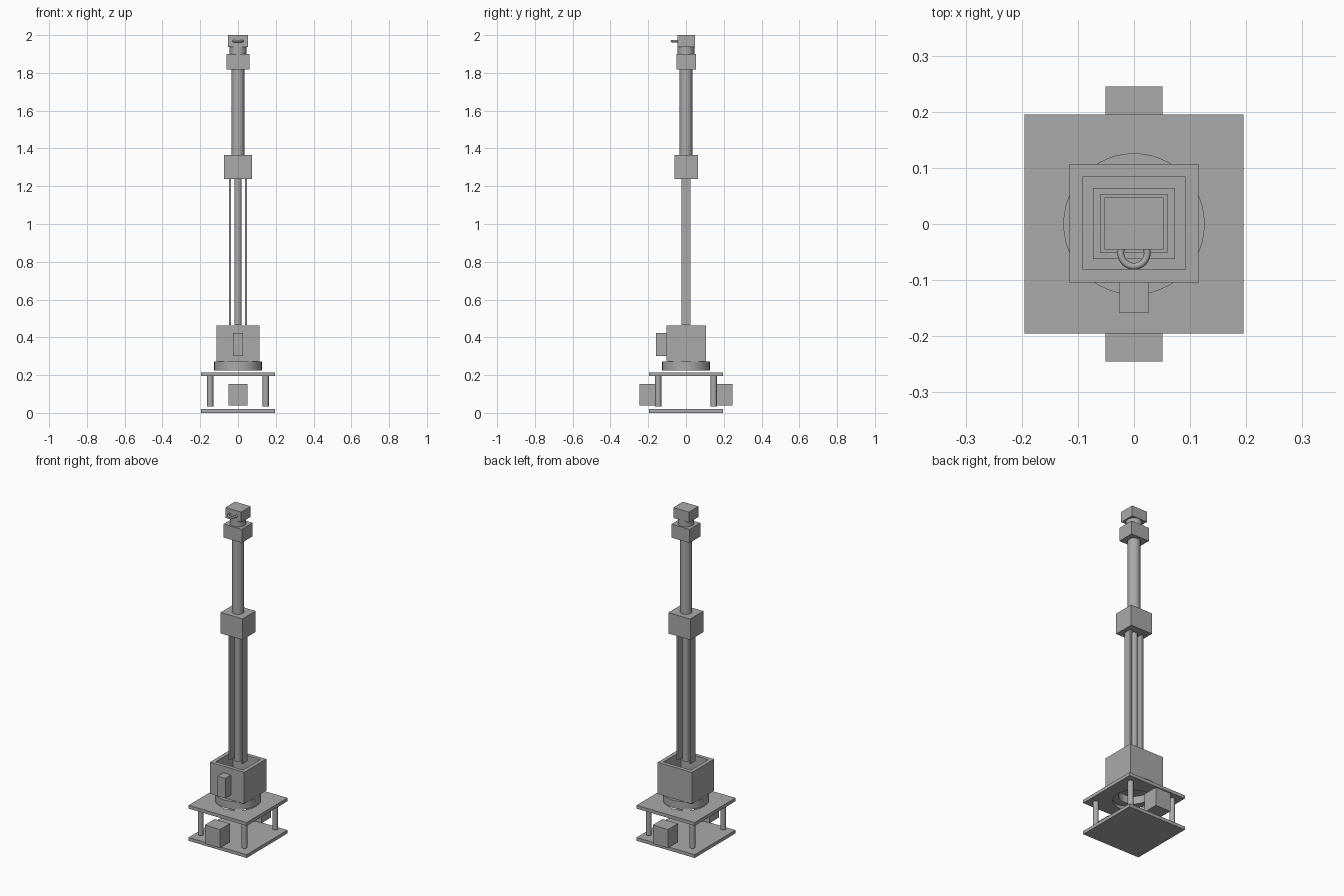
import bpy, bmesh, math
from mathutils import Matrix

cube = bpy.data.objects.get("Cube")
if cube:
    bpy.data.objects.remove(cube, do_unlink=True)

GREY = (0.4, 0.4, 0.4, 1.0)
mat = bpy.data.materials.new("plain grey")
mat.use_nodes = True
mat.diffuse_color = GREY
mat.node_tree.nodes["Principled BSDF"].inputs["Base Color"].default_value = GREY


def make(name, bm, smooth=False):
    bmesh.ops.recalc_face_normals(bm, faces=bm.faces)
    mesh = bpy.data.meshes.new(name)
    bm.to_mesh(mesh)
    bm.free()
    mesh.materials.append(mat)
    ob = bpy.data.objects.new(name, mesh)
    bpy.context.collection.objects.link(ob)
    if smooth:
        bpy.ops.object.select_all(action='DESELECT')
        ob.select_set(True)
        bpy.context.view_layer.objects.active = ob
        bpy.ops.object.shade_smooth_by_angle(angle=math.radians(40))
    return ob


def box(name, w, d, z0, z1, x=0, y=0):
    bm = bmesh.new()
    m = Matrix.Translation((x, y, (z0 + z1) / 2)) @ Matrix.Diagonal((w, d, z1 - z0, 1))
    bmesh.ops.create_cube(bm, size=1, matrix=m)
    return make(name, bm)


def cylinder(name, r, z0, z1, x=0, y=0, n=48):
    bm = bmesh.new()
    bmesh.ops.create_cone(bm, cap_ends=True, segments=n, radius1=r, radius2=r, depth=z1 - z0,
                          matrix=Matrix.Translation((x, y, (z0 + z1) / 2)))
    return make(name, bm, True)


def lathe(name, profile, loc=(0, 0, 0), n=48):
    """Revolve a closed (radius, height) profile about z."""
    bm = bmesh.new()
    vs = [bm.verts.new((r, 0, z)) for r, z in profile]
    es = [bm.edges.new((vs[i - 1], vs[i])) for i in range(len(vs))]
    bmesh.ops.spin(bm, geom=vs + es, cent=(0, 0, 0), axis=(0, 0, 1),
                   angle=math.tau, steps=n)
    bmesh.ops.remove_doubles(bm, verts=bm.verts, dist=1e-5)
    bmesh.ops.translate(bm, verts=bm.verts, vec=loc)
    return make(name, bm, True)


def cut(ob, cutter):
    mod = ob.modifiers.new("opening", 'BOOLEAN')
    mod.operation = 'DIFFERENCE'
    mod.solver = 'EXACT'
    mod.object = cutter
    bpy.context.view_layer.objects.active = ob
    bpy.ops.object.modifier_apply(modifier=mod.name)
    bpy.data.objects.remove(cutter, do_unlink=True)


# Base: two plates, corner posts and a drive motor at each end
box("bottom_plate", 0.39, 0.39, 0, 0.02)
top_plate = box("top_plate", 0.39, 0.39, 0.195, 0.215)
cut(top_plate, cylinder("plate_hole", 0.115, 0.15, 0.25))
for sx, side in ((1, "left"), (-1, "right")):
    for sy, end in ((-1, "front"), (1, "back")):
        cylinder(f"{end}_{side}_post", 0.016, 0.034, 0.196, sx * 0.147, sy * 0.147, 24)
for sy, end in ((-1, "front"), (1, "back")):
    box(f"{end}_drive_motor", 0.102, 0.095, 0.04, 0.153, y=sy * 0.1975)

# Turntable ring floating just above the plate
lathe("turntable_ring", [(0.085, 0.225), (0.126, 0.225), (0.126, 0.272), (0.085, 0.272)])

# Open-topped housing with its front motor
housing = box("housing", 0.23, 0.211, 0.272, 0.463, y=0.001)
cut(housing, box("housing_opening", 0.184, 0.165, 0.295, 0.6, y=0.001))
box("housing_motor", 0.052, 0.055, 0.302, 0.423, y=-0.1315)

# Lower mast: central screw between two side rails
cylinder("lift_screw", 0.019, 0.465, 1.24, n=32)
for sx, side in ((1, "left"), (-1, "right")):
    box(f"{side}_rail", 0.011, 0.048, 0.465, 1.24, x=sx * 0.0415)

# Carriage, upper mast and wrist
box("carriage", 0.147, 0.126, 1.238, 1.365, y=0.001)
cylinder("upper_mast", 0.034, 1.365, 1.82)
box("wrist_block", 0.121, 0.103, 1.818, 1.9, y=0.001)
cylinder("wrist_neck", 0.044, 1.9, 1.94)
box("head", 0.105, 0.092, 1.937, 2.0, y=0.001)

# Ring grip set into the front of the head
tube = [(0.0235 + 0.006 * math.cos(a * math.tau / 12), 0.006 * math.sin(a * math.tau / 12))
        for a in range(12)]
lathe("grip_ring", tube, (0, -0.052, 1.968), 32)
